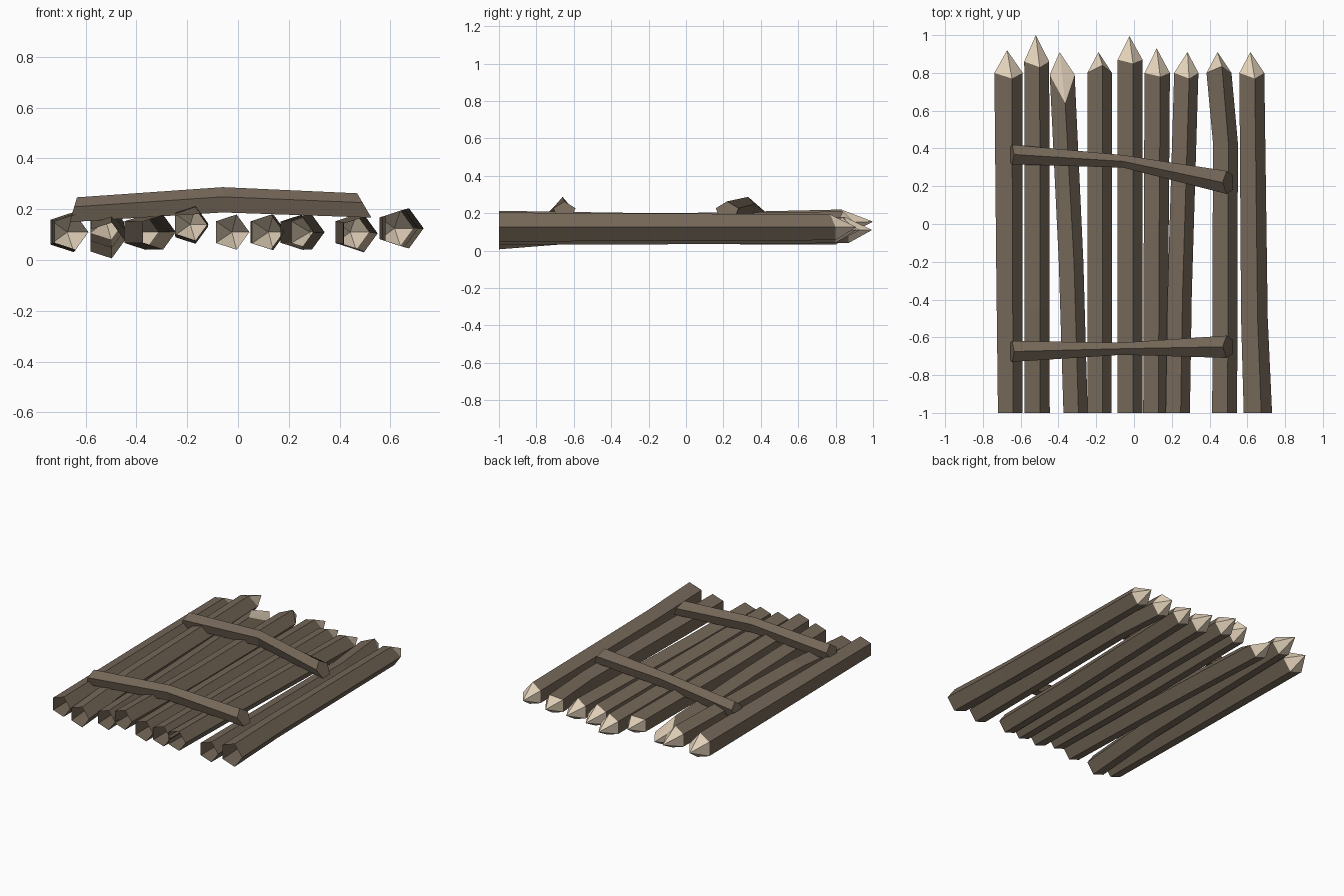
import bpy, bmesh, math

if "Cube" in bpy.data.objects:
    bpy.data.objects.remove(bpy.data.objects["Cube"])


def material(name, rgb):
    m = bpy.data.materials.new(name)
    m.diffuse_color = (*rgb, 1)
    m.use_nodes = True
    m.node_tree.nodes["Principled BSDF"].inputs["Base Color"].default_value = m.diffuse_color
    return m


BARK = material("weathered_brown_wood", (0.175, 0.135, 0.097))
CUT = material("pale_cut_wood", (0.75, 0.63, 0.48))


def finish(bm, name):
    bmesh.ops.recalc_face_normals(bm, faces=bm.faces[:])
    me = bpy.data.meshes.new(name)
    bm.to_mesh(me)
    bm.free()
    me.materials.append(BARK)
    me.materials.append(CUT)
    ob = bpy.data.objects.new(name, me)
    bpy.context.collection.objects.link(ob)
    return ob


def bridge(bm, a, b, mat=0):
    n = len(a)
    for i in range(n):
        f = bm.faces.new((a[i], a[(i + 1) % n], b[(i + 1) % n], b[i]))
        f.material_index = mat


# Sharpened five-sided stake, hollow and open at the blunt end
def stake(name, front, mid, back, tip_base, ridge_y, apex):
    bm = bmesh.new()
    rings = []
    for (x, y, z, r), last in ((front, False), (mid, False), (back, True)):
        ring = []
        for k in range(5):
            a = math.tau * k / 5
            yy = y
            if last:
                yy = ridge_y if k == 1 else tip_base
            ring.append(bm.verts.new((x + r * math.cos(a), yy, z + r * math.sin(a))))
        rings.append(ring)
    bridge(bm, rings[0], rings[1])
    bridge(bm, rings[1], rings[2])
    point = bm.verts.new(apex)
    for k in range(5):
        f = bm.faces.new((rings[2][k], rings[2][(k + 1) % 5], point))
        f.material_index = 1
    finish(bm, name)


# Per stake: front x, z, r | mid x, y, z | back x, z, r | tip base y, ridge y | apex x, y, z
STAKES = [
    (-.662, .11, .072, -.667, -.2, .11, -.672, .11, .083, .80, .77, -.672, .92, .11),
    (-.520, .077, .074, -.520, -.45, .12, -.522, .15, .073, .86, .83, -.52, 1.0, .155),
    (-.316, .11, .071, -.340, -.2, .11, -.387, .11, .073, .79, .64, -.394, .91, .11),
    (-.189, .145, .071, -.189, -.2, .132, -.189, .14, .072, .80, .84, -.188, .91, .14),
    (-.028, .11, .073, -.028, 0.0, .11, -.028, .11, .073, .87, .85, -.024, .995, .11),
    (.107, .11, .072, .111, 0.0, .11, .116, .11, .074, .80, .78, .12, .93, .11),
    (.225, .11, .071, .235, -.37, .108, .270, .11, .071, .80, .77, .283, .91, .11),
    (.473, .10, .073, .477, .43, .105, .443, .11, .073, .80, .835, .442, .91, .11),
    (.648, .125, .083, .630, -.5, .125, .617, .125, .073, .80, .77, .616, .91, .125),
]
for i, (fx, fz, fr, mx, my, mz, bx, bz, br, ty, ry, ax, ay, az) in enumerate(STAKES):
    stake(f"stake_{i + 1}", (fx, -1, fz, fr), (mx, my, mz, (fr + br) / 2),
          (bx, ty, bz, br), ty, ry, (ax, ay, az))


# Bent five-sided crossbeam with slanted ends; stations: x, y, z, ry, rz, slant
def beam(name, stations):
    bm = bmesh.new()
    rings = []
    for x, y, z, ry, rz, slant in stations:
        ring = []
        for k in range(5):
            a = math.pi / 2 + math.tau * k / 5
            s = math.sin(a)
            ring.append(bm.verts.new((x + slant * s, y + ry * math.cos(a), z + rz * s)))
        rings.append(ring)
    for a, b in zip(rings, rings[1:]):
        bridge(bm, a, b)
    bm.faces.new(rings[0])
    bm.faces.new(rings[-1])
    finish(bm, name)


beam("front_crossbeam", [
    (-.65, -.675, .193, .058, .054, .016),
    (-.06, -.660, .232, .034, .055, 0),
    (.50, -.650, .210, .062, .053, -.031)])
beam("rear_crossbeam", [
    (-.65, .368, .193, .055, .054, .016),
    (-.06, .332, .232, .035, .055, 0),
    (.50, .220, .210, .064, .053, -.031)])
